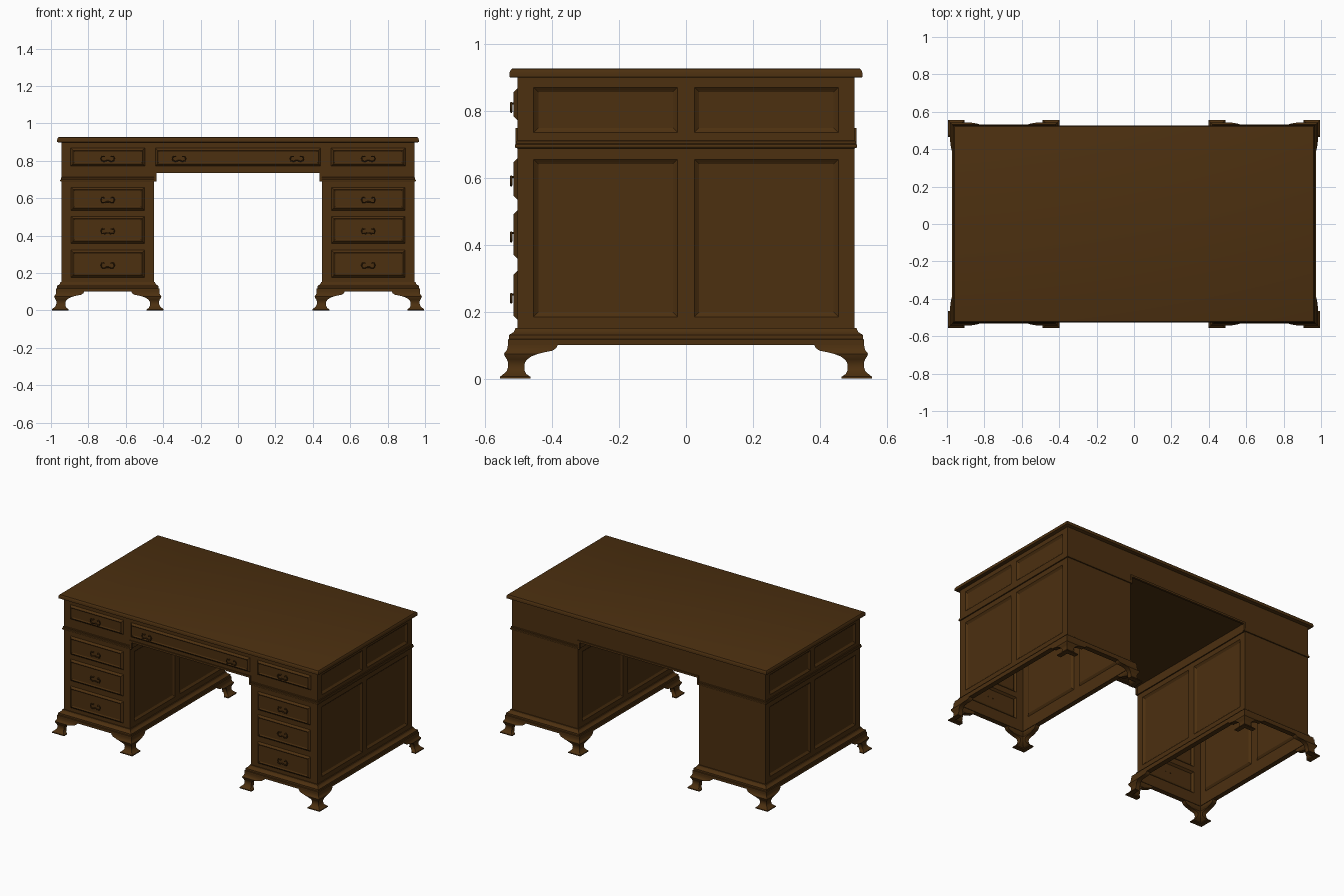
import bpy, bmesh, math
from mathutils import Vector

if "Cube" in bpy.data.objects:
    bpy.data.objects.remove(bpy.data.objects["Cube"])

wood = bpy.data.materials.new("dark brown wood")
wood.diffuse_color = (0.072, 0.029, 0.005, 1)
wood.use_nodes = True
wood.node_tree.nodes["Principled BSDF"].inputs["Base Color"].default_value = wood.diffuse_color

BX, BY = 0.943, 0.503            # carcass half width and half depth
PC, PH = 0.6965, 0.2465          # pedestal centre and half width
DRAWER = [(0.008, 0.008), (0.004, 0.004), (0.008, -0.004)]
PANEL = [(0.008, -0.006), (0.006, -0.004)]


def finish(name, bm, smooth=True):
    me = bpy.data.meshes.new(name)
    bm.to_mesh(me)
    bm.free()
    me.materials.append(wood)
    ob = bpy.data.objects.new(name, me)
    bpy.context.collection.objects.link(ob)
    bpy.ops.object.select_all(action='DESELECT')
    ob.select_set(True)
    bpy.context.view_layer.objects.active = ob
    if smooth:
        bpy.ops.object.shade_smooth_by_angle(angle=math.radians(30))
    return ob


def wall(name, axis, pos, side, us, vs, cells=(), steps=(), skip=()):
    """Flat gridded wall; chosen cells become raised drawers or sunk panels."""
    bm = bmesh.new()
    def vert(u, v):
        return {'x': (pos, u, v), 'y': (u, pos, v), 'z': (u, v, pos)}[axis]
    grid = [[bm.verts.new(vert(u, v)) for v in vs] for u in us]
    chosen = []
    for i in range(len(us) - 1):
        for j in range(len(vs) - 1):
            if (i, j) in skip:
                continue
            f = bm.faces.new((grid[i][j], grid[i+1][j], grid[i+1][j+1], grid[i][j+1]))
            f.normal_update()
            if f.normal['xyz'.index(axis)] * side < 0:
                f.normal_flip()
            if (i, j) in cells:
                chosen.append(f)
    for thick, depth in steps:
        bmesh.ops.inset_individual(bm, faces=chosen, thickness=thick, depth=depth,
                                   use_even_offset=True)
    loose = [v for v in bm.verts if not v.link_faces]
    bmesh.ops.delete(bm, geom=loose, context='VERTS')
    return finish(name, bm, False)


def loft(name, rings, cap=True):
    """Join rings of equal point count, bottom to top."""
    bm = bmesh.new()
    rows = [[bm.verts.new(p) for p in r] for r in rings]
    n = len(rows[0])
    for a, b in zip(rows, rows[1:]):
        for k in range(n):
            bm.faces.new((a[k], a[(k+1) % n], b[(k+1) % n], b[k]))
    if cap:
        bm.faces.new(rows[0][::-1])
        bm.faces.new(rows[-1])
        bmesh.ops.recalc_face_normals(bm, faces=bm.faces)
    return finish(name, bm)


def rect(cx, hx, hy, d, z):
    hx, hy = hx + d, hy + d
    return [(cx - hx, -hy, z), (cx + hx, -hy, z), (cx + hx, hy, z), (cx - hx, hy, z)]


def box(name, x0, x1, y0, y1, z0, z1):
    return loft(name, [[(x0, y0, z), (x1, y0, z), (x1, y1, z), (x0, y1, z)] for z in (z0, z1)])


def handle(x, z):
    """Drop bail with two short posts."""
    half = [(0.018, 0.012), (0.030, 0.014), (0.036, 0.002), (0.031, -0.012),
            (0.016, -0.013), (0.006, -0.009)]
    pts = [(-a, b) for a, b in half] + half[::-1]
    cu = bpy.data.curves.new("drawer_handle", 'CURVE')
    cu.dimensions = '3D'
    cu.bevel_depth = 0.0035
    cu.bevel_resolution = 1
    cu.use_fill_caps = True
    paths = [[(x + a, -0.522, z + b) for a, b in pts]]
    paths += [[(x + s * 0.018, -0.508, z + 0.012), (x + s * 0.018, -0.526, z + 0.012)]
              for s in (-1, 1)]
    for path in paths:
        sp = cu.splines.new('POLY')
        sp.points.add(len(path) - 1)
        for p, co in zip(sp.points, path):
            p.co = (*co, 1)
    cu.materials.append(wood)
    ob = bpy.data.objects.new("drawer_handle", cu)
    bpy.context.collection.objects.link(ob)
    bpy.ops.object.select_all(action='DESELECT')
    ob.select_set(True)
    bpy.context.view_layer.objects.active = ob
    bpy.ops.object.convert(target='MESH')


# ogee bracket foot: (height, outer offset, inner cut), relative to carcass corner
FOOT = [(0, .052, -.038), (.006, .052, -.038), (.014, .042, -.026), (.024, .032, -.021),
        (.035, .028, -.020), (.048, .028, -.022), (.058, .032, -.029), (.067, .038, -.042),
        (.074, .040, -.060), (.079, .038, -.080), (.084, .033, -.105), (.092, .030, -.116),
        (.100, .029, -.120)]


def foot(cx, sx, sy):
    rings = []
    for z, p, c in FOOT:
        q = p - 0.03
        ell = [(p, p), (p, c), (q, c), (q, q), (c, q), (c, p)]
        rings.append([(cx + sx * (PH + a), sy * (BY + b), z) for a, b in ell])
    loft("bracket_foot", rings)


side_y = [-BY, -0.455, -0.025, 0.025, 0.455, BY]

# pedestals
for s in (-1, 1):
    cx = s * PC
    x0, x1 = cx - PH, cx + PH
    low_z = [0.10, 0.176, 0.322, 0.358, 0.503, 0.535, 0.658, 0.69]
    wall("pedestal_drawers", 'y', -BY, -1, [x0, x0 + 0.05, x1 - 0.05, x1], low_z,
         [(1, 1), (1, 3), (1, 5)], DRAWER)
    wall("pedestal_back", 'y', BY, 1, [x0, x1], [0.10, 0.69])
    for x, d in ((x0, -1), (x1, 1)):
        wall("pedestal_side", 'x', x, d, side_y, [0.10, 0.185, 0.655, 0.69],
             [(1, 1), (3, 1)], PANEL)
    loft("base_moulding", [rect(cx, PH, BY, d, z) for d, z in
         ((-.004, .10), (.029, .10), (.029, .117), (.025, .119), (.025, .131),
          (.020, .134), (.012, .139), (.008, .146), (.006, .152), (0, .152))], cap=False)
    loft("waist_moulding", [rect(cx, PH, BY, d, z) for d, z in
         ((0, .688), (.006, .689), (.008, .694), (.007, .699), (.003, .702),
          (.003, .710), (0, .712))], cap=False)
    for sx in (-1, 1):
        for sy in (-1, 1):
            foot(cx, sx, sy)
    for z in (0.81, 0.59, 0.423, 0.24):
        handle(cx, z)
    handle(s * 0.315, 0.81)
    # upper section ends and kneehole shoulders
    wall("upper_side", 'x', s * BX, s, side_y, [0.69, 0.735, 0.87, 0.90],
         [(1, 1), (3, 1)], PANEL)
    wall("kneehole_shoulder", 'x', s * 0.442, -s, [-BY, BY], [0.69, 0.742])
    for sy in (-1, 1):
        xa, xb = sorted((s * 0.437, s * 0.45))
        ya, yb = sorted((sy * 0.495, sy * 0.509))
        box("shoulder_moulding", xa, xb, ya, yb, 0.69, 0.749)

# upper section front, back and kneehole ceiling
up_x = [-BX, -0.895, -0.498, -0.442, 0.442, 0.498, 0.895, BX]
up_z = [0.69, 0.742, 0.772, 0.868, 0.90]
wall("upper_drawers", 'y', -BY, -1, up_x, up_z, [(1, 2), (3, 2), (5, 2)], DRAWER, [(3, 0)])
wall("upper_back", 'y', BY, 1, [-BX, -0.442, 0.442, BX], [0.69, 0.742, 0.90], skip=[(1, 0)])
wall("kneehole_ceiling", 'z', 0.742, -1, [-0.442, 0.442], [-BY, BY])
for sy in (-1, 1):
    ya, yb = sorted((sy * 0.495, sy * 0.509))
    box("apron_moulding", -0.45, 0.45, ya, yb, 0.736, 0.749)

# desk top with moulded edge
loft("desk_top", [rect(0, BX, BY, d, z) for d, z in
     ((.020, .899), (.024, .901), (.024, .913), (.022, .919), (.018, .925), (.012, .927))])
